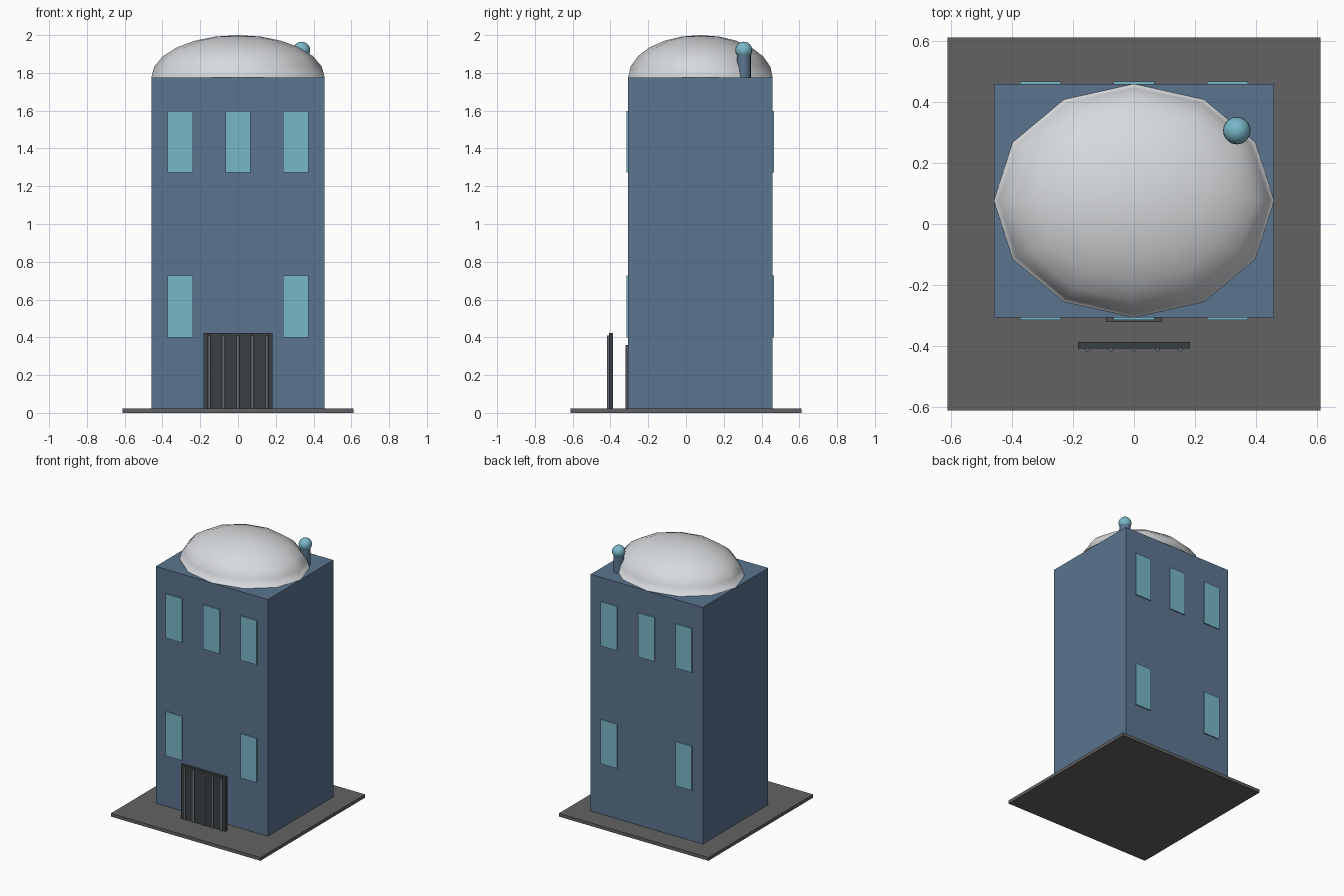
import bpy, bmesh
from mathutils import Matrix

cube = bpy.data.objects.get("Cube")
if cube:
    bpy.data.objects.remove(cube, do_unlink=True)


def material(name, r, g, b):
    m = bpy.data.materials.new(name)
    m.use_nodes = True
    m.diffuse_color = (r, g, b, 1)
    bsdf = next(n for n in m.node_tree.nodes if n.type == 'BSDF_PRINCIPLED')
    bsdf.inputs["Base Color"].default_value = (r, g, b, 1)
    return m


wall_blue = material("wall blue", 0.105, 0.178, 0.275)
glass = material("window cyan", 0.19, 0.475, 0.58)
paving = material("paving grey", 0.123, 0.123, 0.123)
gate_dark = material("gate charcoal", 0.042, 0.052, 0.054)
bar_grey = material("bar grey", 0.15, 0.16, 0.19)
door_grey = material("door grey", 0.08, 0.08, 0.085)
dome_white = material("dome white", 0.68, 0.70, 0.72)


def finish(bm, name, mat, smooth=False):
    me = bpy.data.meshes.new(name)
    for f in bm.faces:
        f.smooth = smooth and len(f.verts) < 5
    bm.to_mesh(me)
    bm.free()
    me.materials.append(mat)
    ob = bpy.data.objects.new(name, me)
    bpy.context.scene.collection.objects.link(ob)
    return ob


def box(name, lo, hi, mat):
    size = [b - a for a, b in zip(lo, hi)]
    mid = [(a + b) / 2 for a, b in zip(lo, hi)]
    bm = bmesh.new()
    bmesh.ops.create_cube(bm, size=1, matrix=Matrix.Translation(mid) @ Matrix.Diagonal((*size, 1)))
    return finish(bm, name, mat)


def ball(name, centre, radii, segments, rings, mat):
    bm = bmesh.new()
    bmesh.ops.create_uvsphere(bm, u_segments=segments, v_segments=rings, radius=1,
                              matrix=Matrix.Translation(centre) @ Matrix.Diagonal((*radii, 1)))
    return finish(bm, name, mat, True)


def post(name, x, y, z0, z1, radius, sides, mat):
    bm = bmesh.new()
    bmesh.ops.create_cone(bm, cap_ends=True, segments=sides, radius1=radius, radius2=radius,
                          depth=z1 - z0, matrix=Matrix.Translation((x, y, (z0 + z1) / 2)))
    return finish(bm, name, mat, True)


# Ground slab and tower
GROUND, ROOF = 0.024, 1.776
FRONT, BACK = -0.306, 0.459
box("ground_slab", (-0.612, -0.612, 0), (0.612, 0.612, GROUND), paving)
box("tower", (-0.459, FRONT, GROUND), (0.459, BACK, ROOF), wall_blue)

# Windows on the front and back walls
for side, wall in (("front", FRONT), ("back", BACK)):
    for floor, z, columns in (("lower", 0.4, (-1, 1)), ("upper", 1.272, (-1, 0, 1))):
        for c in columns:
            x = c * 0.306
            box(f"{side}_{floor}_window", (x - 0.067, wall - 0.008, z),
                (x + 0.067, wall + 0.008, z + 0.327), glass)

# Door with the free-standing gate before it
box("door", (-0.091, -0.321, GROUND), (0.091, FRONT, 0.36), door_grey)
box("gate_panel", (-0.183, -0.408, GROUND), (0.183, -0.386, 0.424), gate_dark)
for i in range(-2, 3):
    post("gate_bar", i * 0.0765, -0.41, GROUND, 0.41, 0.008, 8, bar_grey)

# Roof dome, lower half cut away at roof level
dome = ball("dome", (0, 0.0765, ROOF), (0.459, 0.3825, 0.224), 12, 12, dome_white)
bm = bmesh.new()
bm.from_mesh(dome.data)
bmesh.ops.bisect_plane(bm, geom=bm.verts[:] + bm.edges[:] + bm.faces[:],
                       plane_co=(0, 0, ROOF), plane_no=(0, 0, 1), clear_inner=True)
bm.to_mesh(dome.data)
bm.free()

# Roof beacon
post("beacon_post", 0.337, 0.306, ROOF, 1.91, 0.037, 16, wall_blue)
ball("beacon_ball", (0.337, 0.306, 1.92), (0.045,) * 3, 20, 12, glass)
